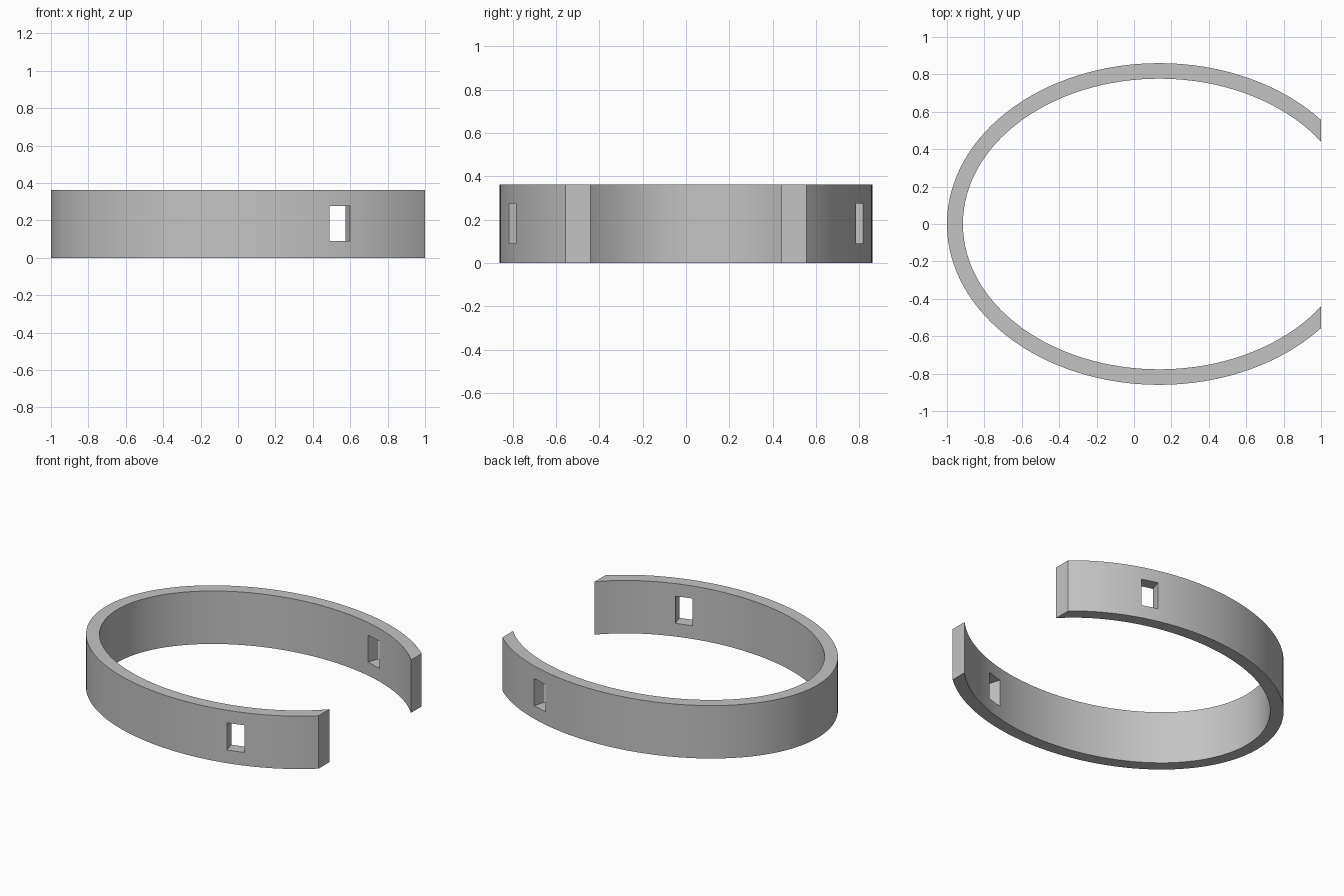
import bpy, bmesh
from math import sin, cos, acos, atan2

cube = bpy.data.objects.get("Cube")
if cube:
    bpy.data.objects.remove(cube, do_unlink=True)

HEIGHT = 0.362
CENTRE_X = 0.135
END_X = 1.0
OUTER = (1.135, 0.86)
INNER = (1.05, 0.777)
STEPS = 96

grey = bpy.data.materials.new("plain grey")
grey.use_nodes = True
colour = (0.55, 0.55, 0.55, 1)
grey.diffuse_color = colour
grey.node_tree.nodes["Principled BSDF"].inputs["Base Color"].default_value = colour


def arc(radii):
    """Points of an ellipse from one cut end, round the closed side, to the other."""
    a, b = radii
    start = acos((END_X - CENTRE_X) / a)
    sweep = 2 * (acos(-1) - start)
    angles = [start + sweep * i / STEPS for i in range(STEPS + 1)]
    return [(CENTRE_X + a * cos(t), b * sin(t)) for t in angles]


# Open oval band
bm = bmesh.new()
rings = [[bm.verts.new((x, y, z)) for x, y in arc(radii)]
         for radii, z in ((OUTER, 0), (OUTER, HEIGHT), (INNER, HEIGHT), (INNER, 0))]
for k in range(4):
    r, s = rings[k], rings[(k + 1) % 4]
    for i in range(STEPS):
        bm.faces.new((r[i], r[i + 1], s[i + 1], s[i]))
for end in (0, -1):
    bm.faces.new([r[end] for r in rings])
bmesh.ops.recalc_face_normals(bm, faces=bm.faces)
mesh = bpy.data.meshes.new("band")
bm.to_mesh(mesh)
bm.free()
band = bpy.data.objects.new("band", mesh)
bpy.context.collection.objects.link(band)
mesh.materials.append(grey)

# Rectangular strap slots, cut square to the wall on both sides
slot_x, slot_y = 0.532, 0.76
tilt = atan2((slot_x - CENTRE_X) / OUTER[0] ** 2, slot_y / OUTER[1] ** 2)
for side, label in ((-1, "front"), (1, "back")):
    bpy.ops.mesh.primitive_cube_add(size=1, location=(slot_x, side * slot_y, 0.183))
    cutter = bpy.context.object
    cutter.name = label + "_slot_cutter"
    cutter.scale = (0.114, 0.4, 0.186)
    cutter.rotation_euler.z = -side * tilt
    cutter.data.materials.append(grey)
    cutter.hide_render = True
    cut = band.modifiers.new(label + "_slot", "BOOLEAN")
    cut.operation = "DIFFERENCE"
    cut.solver = "EXACT"
    cut.object = cutter
    bpy.context.view_layer.objects.active = band
    bpy.ops.object.modifier_apply(modifier=cut.name)
    bpy.data.objects.remove(cutter, do_unlink=True)

# Smooth walls with crisp rims
bpy.ops.object.select_all(action="DESELECT")
band.select_set(True)
bpy.context.view_layer.objects.active = band
bpy.ops.object.shade_smooth_by_angle(angle=0.5)
